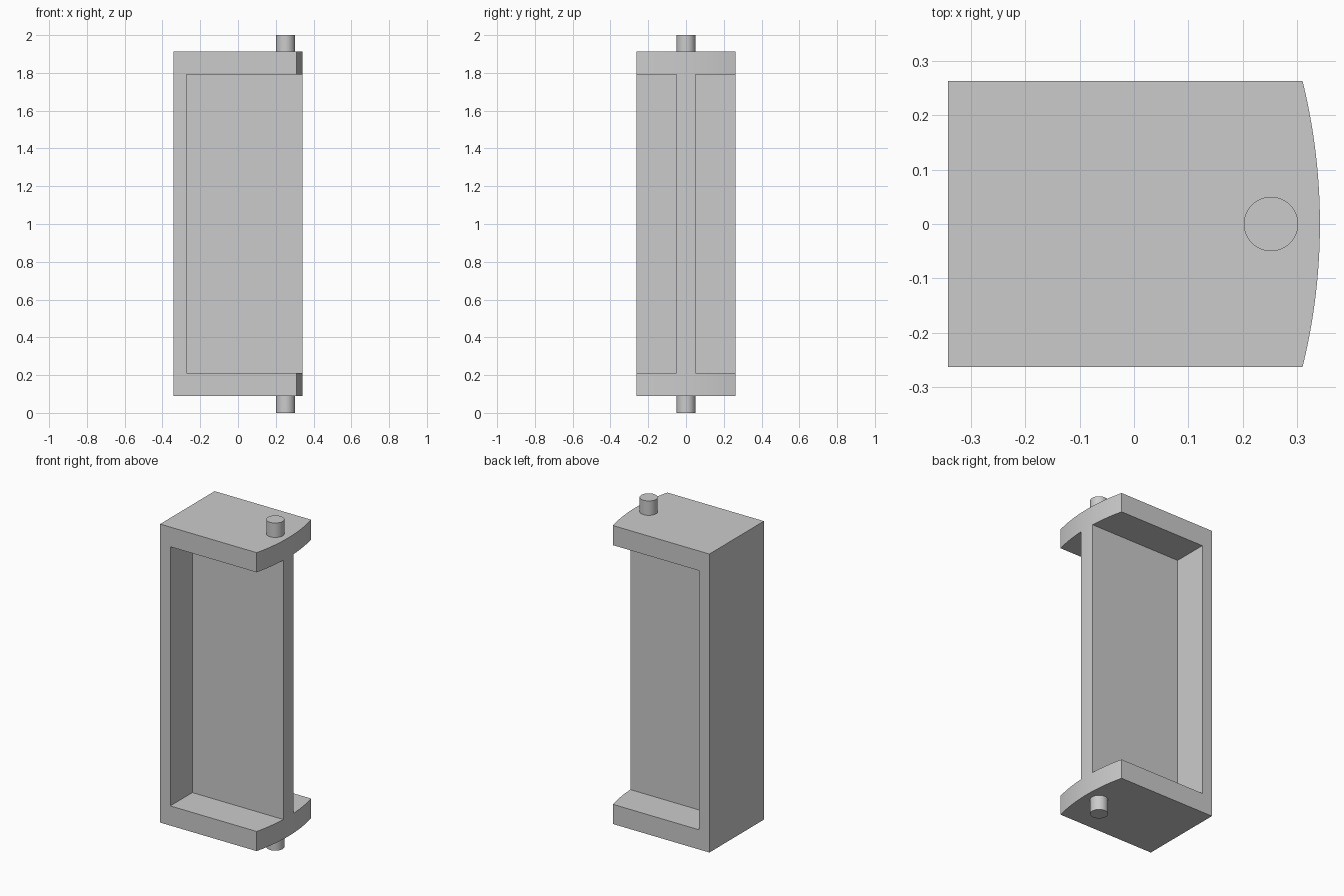
import bpy, bmesh, math
from mathutils import Vector

cube = bpy.data.objects.get("Cube")
if cube:
    bpy.data.objects.remove(cube, do_unlink=True)

# Main dimensions
HALF_X, HALF_Y = 0.342, 0.263
Z_LOW, Z_HIGH = 0.09, 1.912
SAGITTA = 0.032
WEB_HALF = 0.05
POCKET_X, POCKET_LOW, POCKET_HIGH = -0.273, 0.21, 1.792
PIN_X, PIN_RADIUS, HEIGHT = 0.252, 0.05, 2.0

grey = bpy.data.materials.new("plain_grey")
grey.use_nodes = True
colour = (0.6, 0.6, 0.6, 1)
grey.diffuse_color = colour
grey.node_tree.nodes["Principled BSDF"].inputs["Base Color"].default_value = colour


def prism(name, outline, z0, z1):
    """Extrude a plan outline from z0 to z1."""
    bm = bmesh.new()
    face = bm.faces.new([bm.verts.new((x, y, z0)) for x, y in outline])
    top = bmesh.ops.extrude_face_region(bm, geom=[face])["geom"]
    bmesh.ops.translate(bm, vec=Vector((0, 0, z1 - z0)),
                        verts=[g for g in top if isinstance(g, bmesh.types.BMVert)])
    bmesh.ops.recalc_face_normals(bm, faces=bm.faces)
    mesh = bpy.data.meshes.new(name)
    bm.to_mesh(mesh)
    bm.free()
    mesh.materials.append(grey)
    obj = bpy.data.objects.new(name, mesh)
    bpy.context.collection.objects.link(obj)
    return obj


def smooth(obj):
    bpy.ops.object.select_all(action="DESELECT")
    obj.select_set(True)
    bpy.context.view_layer.objects.active = obj
    bpy.ops.object.shade_smooth_by_angle(angle=math.radians(12))


# Body: rectangular block with one bowed end
radius = (HALF_Y ** 2 + SAGITTA ** 2) / (2 * SAGITTA)
sweep = math.asin(HALF_Y / radius)
steps = 24
arc = []
for i in range(steps + 1):
    a = sweep * (2 * i / steps - 1)
    arc.append((HALF_X - radius + radius * math.cos(a), radius * math.sin(a)))
body = prism("body", arc + [(-HALF_X, HALF_Y), (-HALF_X, -HALF_Y)], Z_LOW, Z_HIGH)

# Pockets on both sides, open at the bowed end, leaving a thin central web
for side in (-1, 1):
    near, far = side * WEB_HALF, side * 0.5
    cutter = prism("pocket_cutter",
                   [(POCKET_X, near), (0.5, near), (0.5, far), (POCKET_X, far)],
                   POCKET_LOW, POCKET_HIGH)
    cutter.hide_render = True
    cut = body.modifiers.new("pocket", "BOOLEAN")
    cut.operation = "DIFFERENCE"
    cut.solver = "EXACT"
    cut.object = cutter
    bpy.context.view_layer.objects.active = body
    bpy.ops.object.modifier_apply(modifier=cut.name)
    bpy.data.objects.remove(cutter, do_unlink=True)
smooth(body)

# Pivot pins at the top and bottom
circle = [(PIN_X + PIN_RADIUS * math.cos(math.tau * i / 48),
           PIN_RADIUS * math.sin(math.tau * i / 48)) for i in range(48)]
for name, z0, z1 in (("bottom_pin", 0, Z_LOW), ("top_pin", Z_HIGH, HEIGHT)):
    smooth(prism(name, circle, z0, z1))
